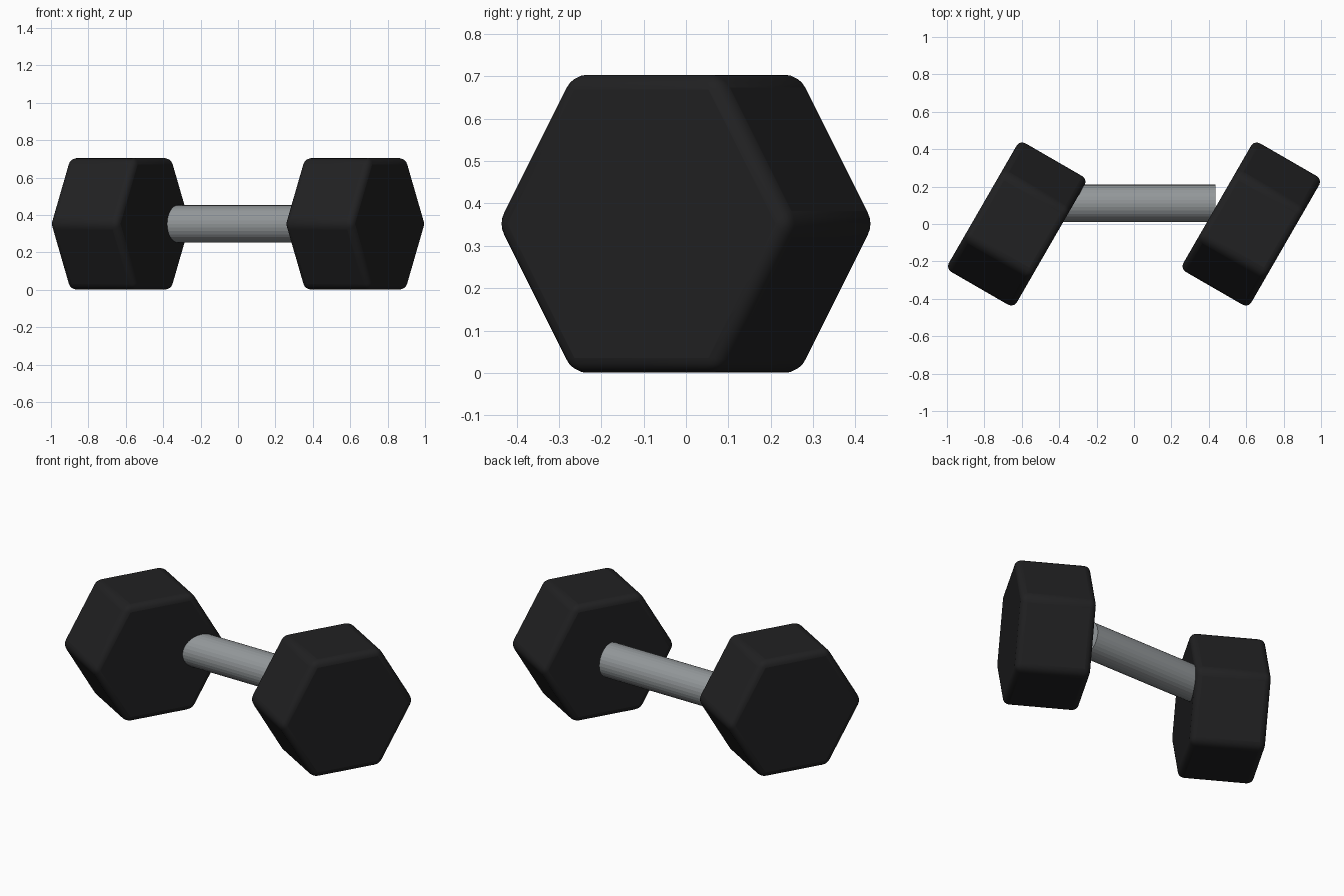
import bpy
from math import radians
from mathutils import Matrix

old = bpy.data.objects.get("Cube")
if old:
    bpy.data.objects.remove(old, do_unlink=True)


def material(name, color):
    mat = bpy.data.materials.new(name)
    mat.use_nodes = True
    mat.diffuse_color = color
    bsdf = mat.node_tree.nodes["Principled BSDF"]
    bsdf.inputs["Base Color"].default_value = color
    bsdf.inputs["Roughness"].default_value = 0.6
    return mat


rubber = material("black rubber", (0.015, 0.015, 0.016, 1))
steel = material("grey steel", (0.29, 0.31, 0.32, 1))
MID_Z = 0.352


def prism(name, sides, radius, length, location, yaw, mat):
    """Prism lying along x, turned by yaw about the vertical."""
    bpy.ops.mesh.primitive_cylinder_add(vertices=sides, radius=radius, depth=length)
    obj = bpy.context.object
    obj.name = name
    # Lay the axis along x with a corner pointing sideways along y
    lay = Matrix.Rotation(radians(90), 4, "Y") @ Matrix.Rotation(radians(0), 4, "Z")
    obj.data.transform(Matrix.Rotation(radians(yaw), 4, "Z") @ lay)
    obj.location = location
    obj.data.materials.append(mat)
    return obj


# Hexagonal weights with rounded edges, both turned the same way
for side, x in (("left", 0.627), ("right", -0.627)):
    head = prism(side + "_weight", 6, 0.406, 0.42, (x, 0, MID_Z), -30, rubber)
    bevel = head.modifiers.new("rounded edges", "BEVEL")
    bevel.width = 0.035
    bevel.segments = 4
    bpy.ops.object.shade_smooth_by_angle(angle=radians(35))

# Faceted handle bar, set off centre towards the back
prism("handle", 32, 0.1, 0.87, (0, 0.11, MID_Z), 0, steel)
